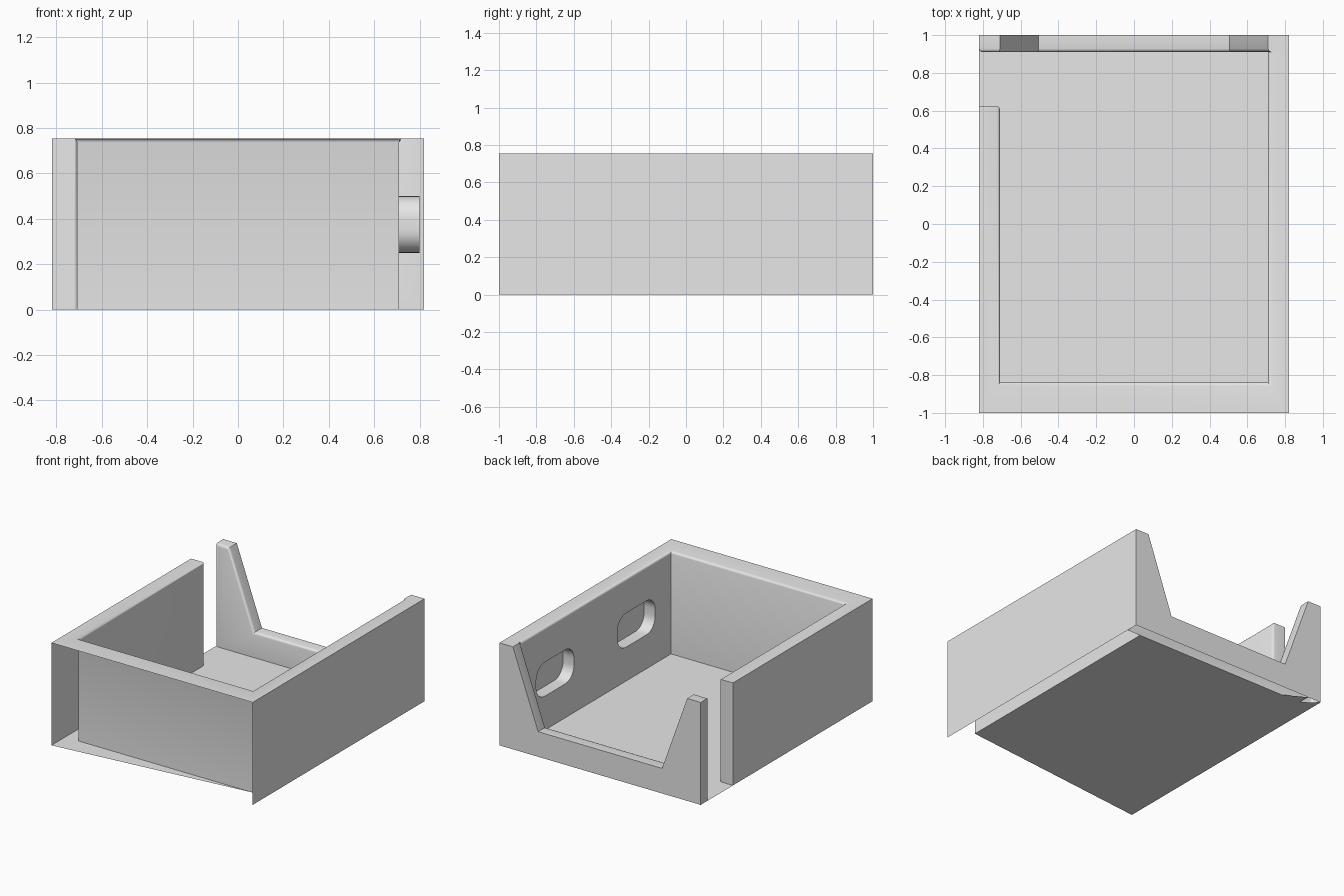
import bpy, bmesh, math
from mathutils import Vector

cube = bpy.data.objects.get("Cube")
if cube:
    bpy.data.objects.remove(cube, do_unlink=True)

# Main dimensions
OX, IX = 0.82, 0.71           # outer and inner half width
FRONT, BACK = -0.84, 0.91     # inner faces of the front and back walls
GAP = 0.625                   # end of the short side wall
H = 0.755

grey = bpy.data.materials.new("plain_grey")
grey.use_nodes = True
grey.diffuse_color = (0.8, 0.8, 0.8, 1)
grey.node_tree.nodes["Principled BSDF"].inputs["Base Color"].default_value = grey.diffuse_color


def near(a, b):
    return abs(a - b) < 0.002


def prism(name, outline, depth=None):
    """Polygon, optionally extruded along a depth vector."""
    bm = bmesh.new()
    face = bm.faces.new([bm.verts.new(p) for p in outline])
    if depth:
        new = bmesh.ops.extrude_face_region(bm, geom=[face])["geom"]
        moved = [v for v in new if isinstance(v, bmesh.types.BMVert)]
        bmesh.ops.translate(bm, verts=moved, vec=depth)
        bmesh.ops.recalc_face_normals(bm, faces=bm.faces)
    mesh = bpy.data.meshes.new(name)
    bm.to_mesh(mesh)
    bm.free()
    mesh.materials.append(grey)
    obj = bpy.data.objects.new(name, mesh)
    bpy.context.collection.objects.link(obj)
    return obj


def finish(obj, round_edge, open_face):
    """Delete the open faces, round chosen edges and shade."""
    bm = bmesh.new()
    bm.from_mesh(obj.data)
    edges = [e for e in bm.edges if round_edge(*[v.co for v in e.verts])]
    bmesh.ops.bevel(bm, geom=edges, offset=0.018, segments=3, profile=0.5,
                    affect='EDGES', clamp_overlap=True)
    gone = [f for f in bm.faces if open_face([v.co for v in f.verts])]
    bmesh.ops.delete(bm, geom=gone, context='FACES')
    bm.to_mesh(obj.data)
    bm.free()
    bpy.ops.object.select_all(action='DESELECT')
    obj.select_set(True)
    bpy.context.view_layer.objects.active = obj
    bpy.ops.object.shade_smooth_by_angle(angle=math.radians(35))


# U-shaped side and front walls
plan = [(-OX, GAP), (-OX, -1), (OX, -1), (OX, BACK),
        (IX, BACK), (IX, FRONT), (-IX, FRONT), (-IX, GAP)]
walls = prism("side_and_front_walls", [(x, y, 0) for x, y in plan], (0, 0, H))

# Two rounded pockets in the long side wall
for cy in (0.51, -0.435):
    w, h, r = 0.22, 0.125, 0.1
    ring = []
    for k in range(4):
        sy = 1 if k in (0, 3) else -1
        sz = 1 if k < 2 else -1
        for i in range(9):
            a = (k + i / 8) * math.pi / 2
            ring.append((0.6, cy + sy * (w - r) + r * math.cos(a),
                         0.375 + sz * (h - r) + r * math.sin(a)))
    cutter = prism("pocket_cutter", ring, (0.2, 0, 0))
    cutter.hide_render = True
    mod = walls.modifiers.new("pocket", 'BOOLEAN')
    mod.operation, mod.solver, mod.object = 'DIFFERENCE', 'EXACT', cutter
    bpy.context.view_layer.objects.active = walls
    bpy.ops.object.modifier_apply(modifier=mod.name)
    bpy.data.objects.remove(cutter, do_unlink=True)


def inner_rim(a, b):
    return all(near(p.z, H) and abs(p.x) < IX + 0.01 and p.y > FRONT - 0.01 for p in (a, b)) \
        or all(near(p.x, -IX) and near(p.y, GAP) for p in (a, b))


def wall_opening(ps):
    return any(all(near(p[axis], at) for p in ps)
               for axis, at in ((1, -1), (2, 0), (1, BACK)))


finish(walls, inner_rim, wall_opening)

# Back wall with a wide sloped cut-out
half = [(OX, 0), (OX, H), (IX, H), (0.505, 0.185)]
outline = half + [(-x, z) for x, z in reversed(half)]
back = prism("back_wall", [(x, BACK, z) for x, z in outline], (0, 1 - BACK, 0))


def back_rim(a, b):
    return (near(a.y, BACK) and near(b.y, BACK) and max(a.z, b.z) > 0.01
            and min(a.x, b.x) < IX - 0.01)


finish(back, back_rim, lambda ps: all(near(p.z, 0) for p in ps))

# Thin floor with its irregular edge
floor = [(IX, FRONT), (IX, BACK), (-0.55, BACK), (-IX, 1),
         (-IX, BACK), (-OX, 1), (-OX, -1)]
prism("floor", [(x, y, 0) for x, y in floor])
